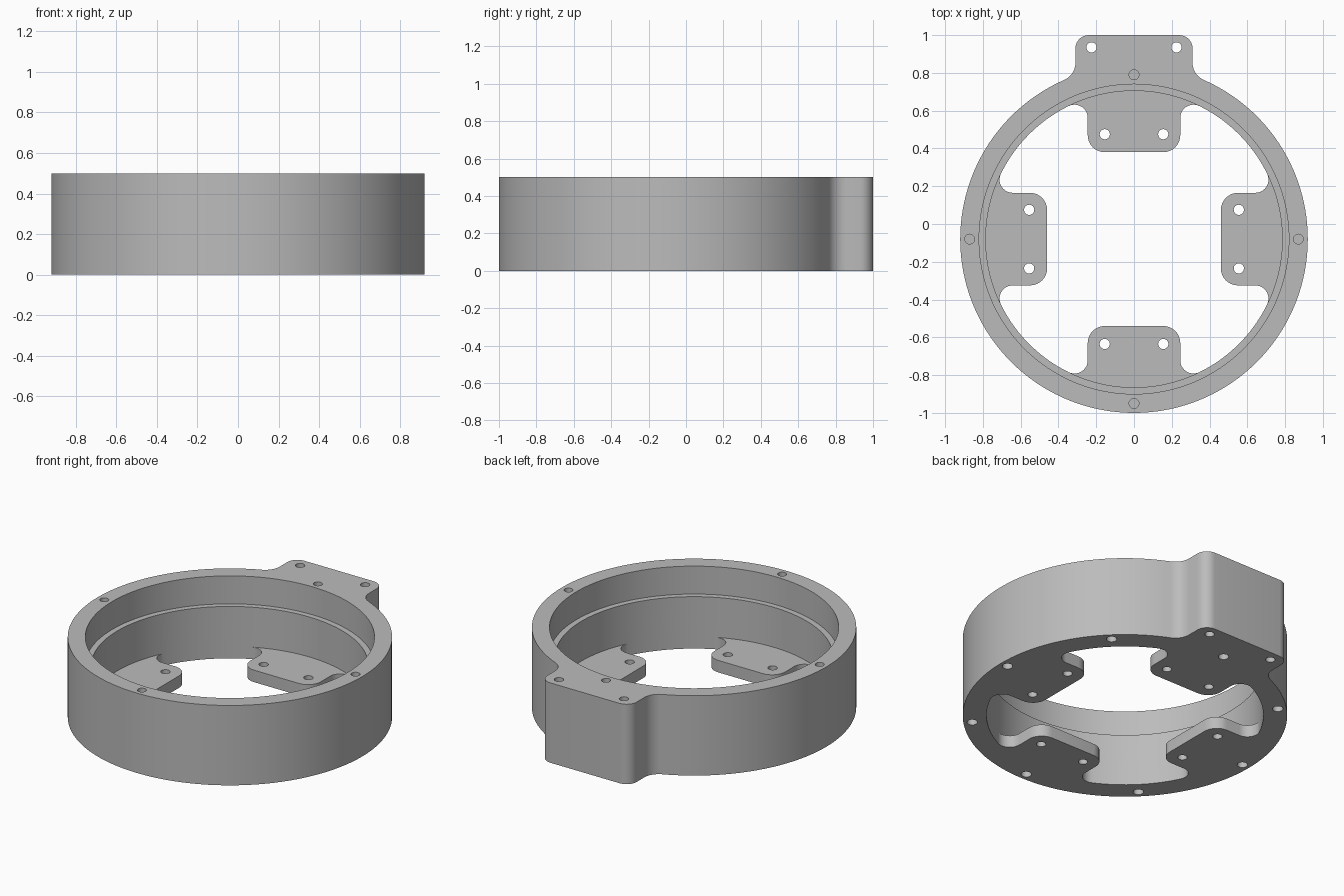
import bpy, bmesh
from math import sin, cos, pi, atan2, sqrt, radians

if "Cube" in bpy.data.objects:
    bpy.data.objects.remove(bpy.data.objects["Cube"], do_unlink=True)

# Main dimensions, measured from the ring axis
HEIGHT, LEDGE, FLOOR = 0.5, 0.325, 0.075
R_OUT, R_SEAT, R_BORE, R_BOLT = 0.92, 0.82, 0.785, 0.87
AXIS_Y = -0.08
BLOCK_W, BLOCK_TOP = 0.31, 1.08
TAB_W, TAB_END = 0.245, 0.46


def arc(cx, cy, r, a0, a1, n):
    return [(cx + r * cos(a0 + (a1 - a0) * i / n),
             cy + r * sin(a0 + (a1 - a0) * i / n)) for i in range(n + 1)]


def circle(cx, cy, r, n):
    return arc(cx, cy, r, 0, 2 * pi, n)[:-1]


def mirrored(half):
    return [(-x, y) for x, y in reversed(half)] + half


def turned(points, quarter):
    c, s = ((1, 0), (0, -1), (-1, 0), (0, 1))[quarter]
    return [(x * c - y * s, x * s + y * c) for x, y in points]


def clean(points):
    out = []
    for p in points:
        if not out or abs(p[0] - out[-1][0]) + abs(p[1] - out[-1][1]) > 1e-5:
            out.append(p)
    if abs(out[0][0] - out[-1][0]) + abs(out[0][1] - out[-1][1]) < 1e-5:
        out.pop()
    return out


def prism(name, outlines, z0, z1):
    """Extrude closed outlines into one solid object."""
    bm = bmesh.new()
    for outline in outlines:
        pts = clean(outline)
        low = [bm.verts.new((x, y + AXIS_Y, z0)) for x, y in pts]
        high = [bm.verts.new((x, y + AXIS_Y, z1)) for x, y in pts]
        bm.faces.new(low)
        bm.faces.new(high)
        for i in range(len(pts)):
            j = (i + 1) % len(pts)
            bm.faces.new((low[i], low[j], high[j], high[i]))
    bmesh.ops.recalc_face_normals(bm, faces=bm.faces)
    mesh = bpy.data.meshes.new(name)
    bm.to_mesh(mesh)
    bm.free()
    obj = bpy.data.objects.new(name, mesh)
    bpy.context.collection.objects.link(obj)
    return obj


# Outer outline: round ring blending into a mounting block at the back
f = 0.1
bx = BLOCK_W + f
by = sqrt((R_OUT + f) ** 2 - bx ** 2)
blend = atan2(by, bx)
half = arc(BLOCK_W - 0.07, BLOCK_TOP - 0.07, 0.07, pi / 2, 0, 8)
half += arc(bx, by, f, pi, pi + blend, 10)
half += arc(0, 0, R_OUT, blend, -pi / 2, 80)
body = prism("ring_housing", [mirrored(half)], 0, HEIGHT)

# Opening outline: four rounded tabs joined by arcs of the bore
f = 0.07
tx = TAB_W + f
ty = sqrt((R_BORE - f) ** 2 - tx ** 2)
a = atan2(ty, tx)
tab = arc(TAB_W - 0.09, TAB_END + 0.09, 0.09, -pi / 2, 0, 8)
tab += arc(tx, ty, f, pi, a, 10)
gap = arc(0, 0, R_BORE, a, pi / 2 - a, 18)
behind_tab = arc(0, 0, R_BORE, pi - a, a, 20)
opening, bore = [], []
for q in range(4):
    opening += turned(mirrored(tab) + gap, q)
    bore += turned(behind_tab + gap, q)

# Hole positions
tab_holes, rim_holes, base_holes = [], [], []
for q in range(4):
    tab_holes += [turned(circle(s * 0.155, 0.555, 0.027, 24), q) for s in (-1, 1)]
    rim_holes.append(turned(circle(0, R_BOLT, 0.026, 24), q))
for k in range(8):
    t = radians(45 * k)
    base_holes.append(circle(R_BOLT * cos(t), R_BOLT * sin(t), 0.03, 24))
block_holes = [circle(s * 0.225, BLOCK_TOP - 0.065, 0.027, 24) for s in (-1, 1)]

cutters = [
    prism("opening_cutter", [opening], -0.1, 0.2),
    prism("bore_cutter", [bore], FLOOR, 0.7),
    prism("seat_cutter", [circle(0, 0, R_SEAT, 160)], LEDGE, 0.8),
    prism("through_hole_cutter", tab_holes + block_holes, -0.2, 0.9),
    prism("rim_hole_cutter", rim_holes, HEIGHT - 0.2, 0.6),
    prism("base_hole_cutter", base_holes, -0.3, 0.2),
]
for cutter in cutters:
    cutter.hide_render = True
    mod = body.modifiers.new(cutter.name, "BOOLEAN")
    mod.operation = "DIFFERENCE"
    mod.solver = "EXACT"
    mod.object = cutter

# Bake the cuts and discard the cutters
graph = bpy.context.evaluated_depsgraph_get()
result = bpy.data.meshes.new_from_object(body.evaluated_get(graph))
body.modifiers.clear()
body.data = result
for cutter in cutters:
    bpy.data.objects.remove(cutter, do_unlink=True)

# Plain grey material
grey = bpy.data.materials.new("plain_grey")
grey.use_nodes = True
colour = (0.5, 0.5, 0.5, 1)
grey.diffuse_color = colour
grey.node_tree.nodes["Principled BSDF"].inputs["Base Color"].default_value = colour
body.data.materials.clear()
body.data.materials.append(grey)

# Smooth curved walls, crisp edges
bpy.ops.object.select_all(action="DESELECT")
body.select_set(True)
bpy.context.view_layer.objects.active = body
bpy.ops.object.shade_smooth_by_angle(angle=radians(30))
